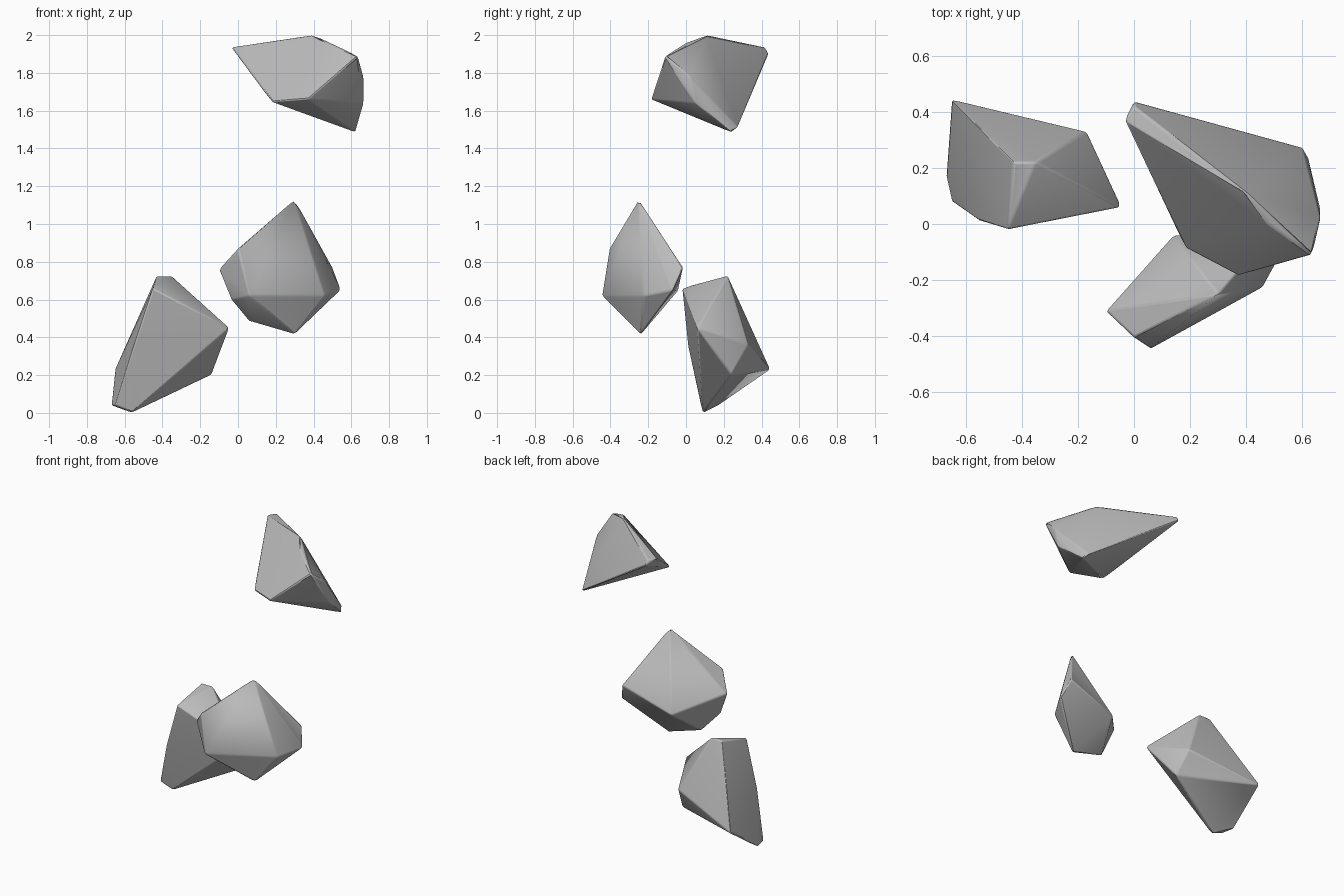
import bpy
import bmesh
import math

# Remove the default object
default_cube = bpy.data.objects.get("Cube")
if default_cube:
    bpy.data.objects.remove(default_cube, do_unlink=True)

# One plain stone colour
stone = bpy.data.materials.new("stone_grey")
stone.use_nodes = True
stone_colour = (.5, .5, .5, 1)
stone.diffuse_color = stone_colour
for node in stone.node_tree.nodes:
    if node.type == 'BSDF_PRINCIPLED':
        node.inputs["Base Color"].default_value = stone_colour
        node.inputs["Roughness"].default_value = .8


def make_rock(name, corners):
    """Wrap a convex stone around its corner points and soften its edges."""
    bm = bmesh.new()
    for corner in corners:
        bm.verts.new(corner)
    hull = bmesh.ops.convex_hull(bm, input=bm.verts[:])
    inside = {v for v in hull["geom_interior"] if isinstance(v, bmesh.types.BMVert)}
    if inside:
        bmesh.ops.delete(bm, geom=list(inside), context='VERTS')
    bmesh.ops.dissolve_limit(bm, angle_limit=math.radians(3),
                             verts=bm.verts[:], edges=bm.edges[:])
    bmesh.ops.recalc_face_normals(bm, faces=bm.faces[:])

    mesh = bpy.data.meshes.new(name)
    bm.to_mesh(mesh)
    bm.free()
    mesh.materials.append(stone)
    rock = bpy.data.objects.new(name, mesh)
    bpy.context.collection.objects.link(rock)

    # Worn edges
    bevel = rock.modifiers.new("worn_edges", 'BEVEL')
    bevel.width = .008
    bevel.segments = 2
    bevel.limit_method = 'ANGLE'
    bevel.angle_limit = math.radians(20)

    # Smooth shading that keeps the strong ridges
    bpy.ops.object.select_all(action='DESELECT')
    rock.select_set(True)
    bpy.context.view_layer.objects.active = rock
    bpy.ops.object.shade_smooth_by_angle(angle=math.radians(35))
    return rock


# Upper stone: pointed at the back, overhanging at the front
make_rock("upper_rock", [
    (-.035, .37, 1.935), (0, .44, 1.9), (0, .42, 1.935),
    (.4, .11, 2), (.48, 0, 1.96), (.635, -.11, 1.89),
    (.37, -.185, 1.66), (.18, -.085, 1.645),
    (.62, .24, 1.485), (.6, .275, 1.51),
    (.665, .02, 1.78), (.665, .05, 1.64),
])

# Middle stone: a flat shard with a peak and a keel
make_rock("middle_rock", [
    (.3, -.25, 1.13), (0, -.405, .87), (-.1, -.31, .76),
    (.06, -.445, .62), (.46, -.225, .62), (.545, -.07, .65),
    (.5, -.015, .77), (.14, -.04, .65),
    (.3, -.24, .415), (.06, -.25, .485), (-.035, -.33, .6),
])

# Lower stone: a leaning wedge resting on its narrow foot
make_rock("lower_rock", [
    (-.45, -.02, .66), (-.43, .22, .725), (-.35, .22, .725),
    (-.65, .445, .23), (-.17, .33, .36), (-.14, .24, .2),
    (-.045, .06, .45), (-.55, .01, .36),
    (-.56, .09, 0), (-.67, .17, .04), (-.65, .08, .04),
])
